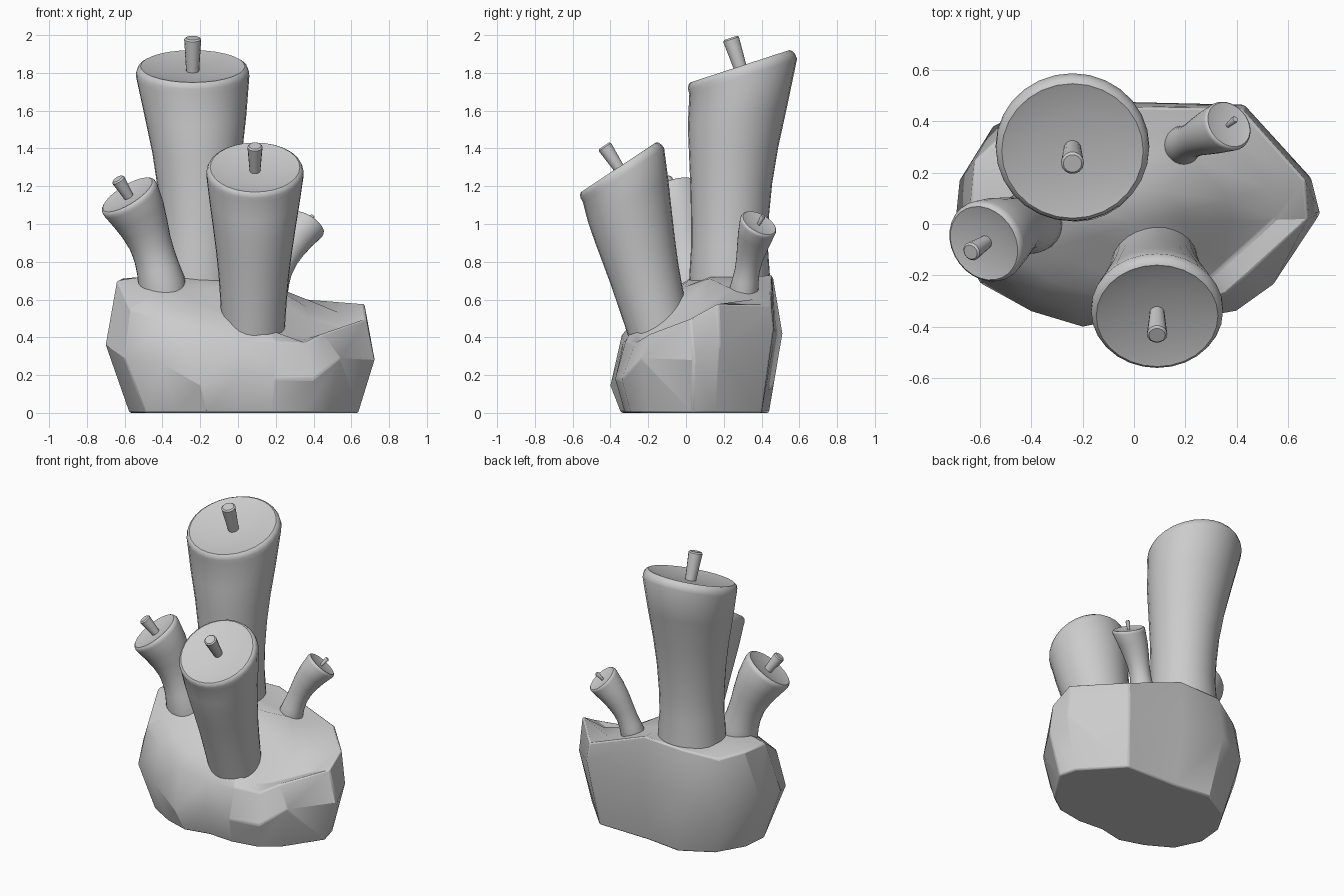
import bpy, bmesh, math
from mathutils import Vector as V

if "Cube" in bpy.data.objects:
    bpy.data.objects.remove(bpy.data.objects["Cube"])


def ring(bm, c, n, r, sides):
    q = V((0, 0, 1)).rotation_difference(n.normalized())
    return [bm.verts.new(c + q @ V((r * math.cos(a), r * math.sin(a), 0)))
            for a in (2 * math.pi * i / sides for i in range(sides))]


def bridge(bm, a, b):
    k = len(a)
    for i in range(k):
        bm.faces.new((a[i], a[(i + 1) % k], b[(i + 1) % k], b[i]))


def fan(bm, loop, c):
    v = bm.verts.new(c)
    for i in range(len(loop)):
        bm.faces.new((loop[i], loop[(i + 1) % len(loop)], v))


def finish(bm, name, angle):
    bmesh.ops.recalc_face_normals(bm, faces=bm.faces)
    me = bpy.data.meshes.new(name)
    bm.to_mesh(me)
    bm.free()
    ob = bpy.data.objects.new(name, me)
    bpy.context.collection.objects.link(ob)
    bpy.ops.object.select_all(action='DESELECT')
    ob.select_set(True)
    bpy.context.view_layer.objects.active = ob
    bpy.ops.object.shade_smooth_by_angle(angle=math.radians(angle))
    return ob


def loft(name, sections, sides, cap, angle=40):
    bm = bmesh.new()
    loops = [ring(bm, c, n, r, sides) for c, n, r in sections]
    for a, b in zip(loops, loops[1:]):
        bridge(bm, a, b)
    bm.faces.new(loops[0][::-1])
    fan(bm, loops[-1], cap)
    return finish(bm, name, angle)


def tube(name, base, mid, top, normal, radii, stick):
    base, mid, top, n = V(base), V(mid), V(top), V(normal).normalized()
    start = (mid - base).normalized()
    r = radii[-1]
    low = top - n * 0.19 * r
    sec = []
    # bent, flaring body
    for t, rad in zip((0, 0.12, 0.24, 0.36, 0.5, 0.65, 0.82, 1), radii):
        p = (base * (2 * (t - .5) * (t - 1)) + mid * (4 * t * (1 - t))
             + low * (2 * t * (t - .5)))
        sec.append((p, start.lerp(n, t * t), rad))
    # rounded lip and dished top
    for f, d in ((0.995, .1), (0.965, .03), (0.92, 0), (0.86, .015), (0.5, .07)):
        sec.append((top - n * d * r, n, r * f))
    loft(name + "_tube", sec, 28, top - n * 0.09 * r)
    # peg standing in the dish
    r0, r1, h = stick
    loft(name + "_peg", [(top - n * 0.12 * r, n, r0), (top + n * (h - .008), n, r1),
                         (top + n * h, n, r1 * 0.8)], 14, top + n * h)


# Rock: widest ring and top rim, counter-clockwise from the front
wide = [(-.2, -.40, .145), (0, -.36, .19), (.2, -.375, .18), (.4, -.34, .18), (.54, -.24, .29),
        (.725, .04, .28), (.69, .18, .35), (.43, .465, .45), (0, .475, .43), (-.3, .51, .42),
        (-.55, .38, .40), (-.68, .17, .38), (-.70, -.03, .36), (-.6, -.23, .29), (-.4, -.34, .26)]
rim = [(-.2, -.34, .41), (0, -.33, .38), (.2, -.32, .38), (.36, -.27, .37), (.45, -.19, .42),
       (.68, .02, .50), (.67, .17, .58), (.42, .45, .57), (0, .455, .73), (-.3, .46, .72),
       (-.5, .36, .67), (-.62, .25, .71), (-.64, .05, .70), (-.57, -.17, .55), (-.4, -.28, .48)]


def inner(p, s):
    x, y = p[0] * s, p[1] * s
    z = min(.72, .67 + .7 * y - .12 * x) - min(.17, .5 * max(0, x - .1))
    return (x, y, z)


def foot(p):
    return (p[0] * (.82 if p[0] < 0 else .88), p[1] * .86, 0)


bm = bmesh.new()
rows = [[foot(p) for p in wide], wide, rim] + [[inner(p, s) for p in rim] for s in (.8, .55, .28)]
loops = [[bm.verts.new(p) for p in row] for row in rows]
for a, b in zip(loops, loops[1:]):
    bridge(bm, a, b)
bm.faces.new(loops[0][::-1])
fan(bm, loops[-1], (0, 0, .67))
rock = finish(bm, "rock", 32)
bev = rock.modifiers.new("soft_edges", 'BEVEL')
bev.width, bev.segments, bev.limit_method, bev.angle_limit = .01, 2, 'ANGLE', math.radians(35)

# Four tubes growing from the rock
tube("tall", (-.21, .235, .58), (-.21, .24, 1.2), (-.24, .285, 1.835), (0, -.31, .95),
     (.21, .213, .203, .206, .217, .238, .27, .30), (.034, .045, .158))
tube("front", (.08, -.125, .38), (.085, -.25, .86), (.09, -.358, 1.30), (0, -.55, .83),
     (.165, .17, .178, .187, .202, .22, .24, .258), (.028, .04, .137))
tube("left", (-.39, .01, .62), (-.465, -.01, .90), (-.585, -.075, 1.155), (-.5, -.33, .8),
     (.12, .125, .115, .110, .113, .128, .148, .165), (.026, .037, .105))
tube("right", (.18, .30, .60), (.245, .335, .81), (.37, .388, 1.005), (.5, .42, .76),
     (.072, .076, .07, .066, .07, .08, .092, .103), (.008, .014, .05))
